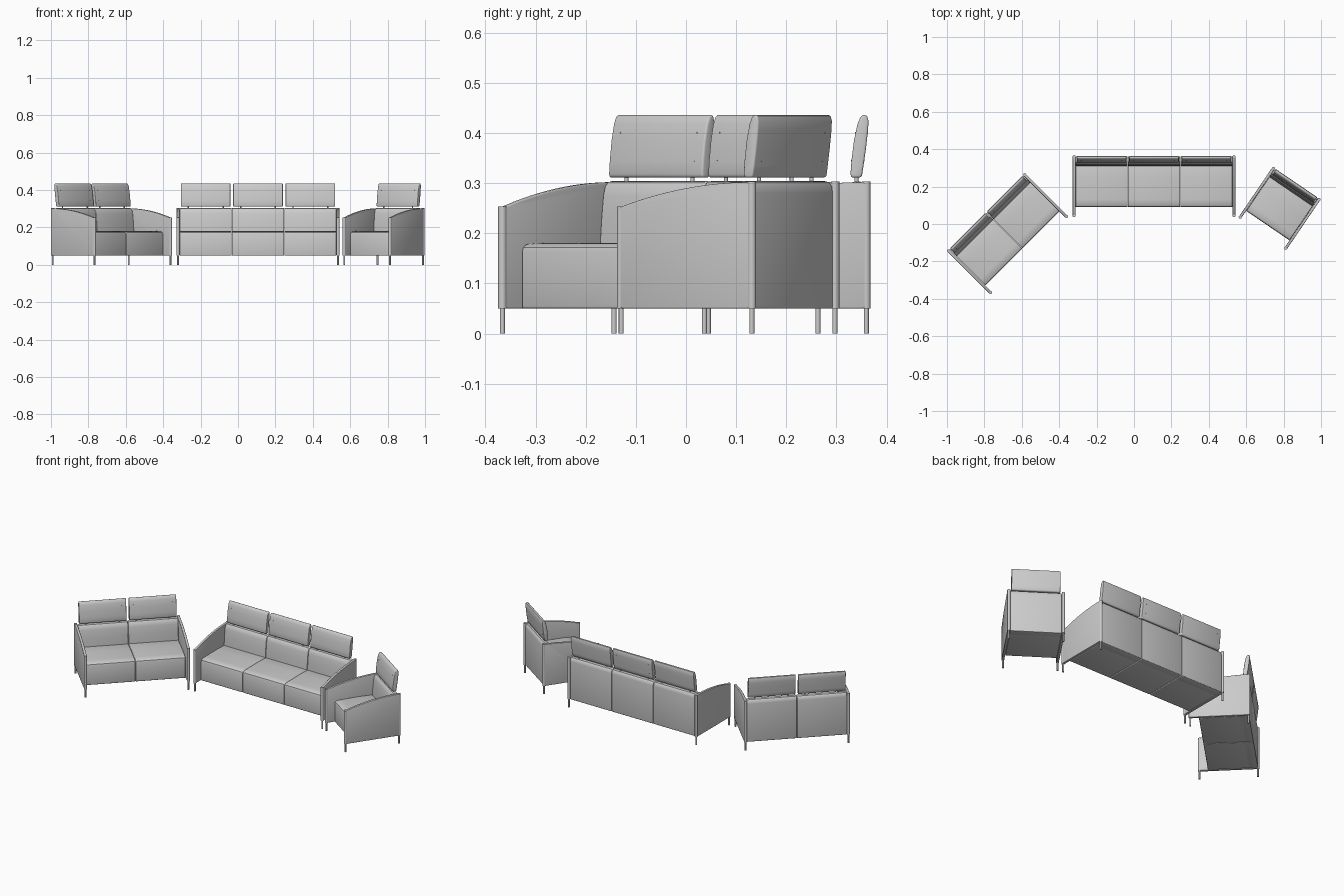
import bpy, bmesh, math
from mathutils import Matrix, Vector

if "Cube" in bpy.data.objects:
    bpy.data.objects.remove(bpy.data.objects["Cube"])

MOD = 0.28          # width of one seat module
LEG_Y = 0.1575      # post / leg distance from the middle


def finish(bm, name, frame):
    bmesh.ops.recalc_face_normals(bm, faces=bm.faces)
    me = bpy.data.meshes.new(name)
    bm.to_mesh(me)
    bm.free()
    ob = bpy.data.objects.new(name, me)
    bpy.context.collection.objects.link(ob)
    ob.matrix_world = frame
    return ob


def prism(name, profile, x0, x1, frame, bevel):
    """Extrude a (y, z) profile along x and round its sharp edges."""
    bm = bmesh.new()
    face = bm.faces.new([bm.verts.new((x0, y, z)) for y, z in profile])
    ext = bmesh.ops.extrude_face_region(bm, geom=[face])
    moved = [g for g in ext["geom"] if isinstance(g, bmesh.types.BMVert)]
    bmesh.ops.translate(bm, verts=moved, vec=(x1 - x0, 0, 0))
    bmesh.ops.recalc_face_normals(bm, faces=bm.faces)
    edges = [e for e in bm.edges if e.calc_face_angle(0) > math.radians(50)]
    bmesh.ops.bevel(bm, geom=edges, offset=bevel, segments=3, profile=0.5,
                    affect='EDGES', clamp_overlap=True)
    return finish(bm, name, frame)


def rod(name, a, b, r, frame, sides=14):
    """Cylinder between two points."""
    a, b = Vector(a), Vector(b)
    d = b - a
    m = Matrix.Translation((a + b) / 2) @ d.to_track_quat('Z', 'Y').to_matrix().to_4x4()
    bm = bmesh.new()
    bmesh.ops.create_cone(bm, cap_ends=True, segments=sides, radius1=r, radius2=r,
                          depth=d.length, matrix=m)
    return finish(bm, name, frame)


def arm_z(y):
    t = (y + LEG_Y) / (2 * LEG_Y)
    return 0.252 + 0.05 * (1 - (1 - t) ** 2)


SEAT = [(-0.112, 0.05), (-0.112, 0.162), (-0.109, 0.172), (-0.1, 0.178),
        (-0.07, 0.18), (0.04, 0.181), (0.125, 0.178), (0.125, 0.05)]
BACK = [(0.106, 0.05), (0.108, 0.18), (0.112, 0.23), (0.117, 0.275), (0.122, 0.293),
        (0.13, 0.302), (0.14, 0.304), (0.15, 0.302), (0.157, 0.294), (0.159, 0.28),
        (0.159, 0.05)]
HEAD = [(0.128, 0.311), (0.126, 0.318), (0.128, 0.345), (0.133, 0.385), (0.14, 0.418),
        (0.146, 0.432), (0.153, 0.437), (0.159, 0.434), (0.162, 0.424), (0.161, 0.405),
        (0.157, 0.37), (0.152, 0.335), (0.149, 0.315), (0.146, 0.311)]
ys = [-LEG_Y + 2 * LEG_Y * i / 14 for i in range(15)]
ARM = [(LEG_Y, 0.05), (-LEG_Y, 0.05)] + [(y, arm_z(y)) for y in ys]


def sofa(label, seats, x, y, degrees):
    f = Matrix.Translation((x, y, 0)) @ Matrix.Rotation(math.radians(degrees), 4, 'Z')
    half = seats * MOD / 2
    for i in range(seats):
        x0 = -half + i * MOD
        x1, mid = x0 + MOD, x0 + MOD / 2
        # upholstered seat, backrest and headrest of one module
        prism(label + "_seat", SEAT, x0 + 0.0006, x1 - 0.0006, f, 0.004)
        prism(label + "_backrest", BACK, x0 + 0.0006, x1 - 0.0006, f, 0.004)
        prism(label + "_headrest", HEAD, x0 + 0.0075, x1 - 0.0075, f, 0.004)
        for s in (-1, 1):
            # headrest supports and snap buttons
            rod(label + "_headrest_support", (mid + s * 0.093, 0.138, 0.285),
                (mid + s * 0.093, 0.138, 0.325), 0.004, f)
            for by, bz, h in ((0.1408, 0.345, 0.0133), (0.148, 0.40, 0.0133)):
                rod(label + "_headrest_button", (mid + s * 0.108, by - h, bz),
                    (mid + s * 0.108, by + h, bz), 0.0015, f, 8)
    for s in (-1, 1):
        # arm panel with edge posts and legs
        c = s * (half + 0.0075)
        prism(label + "_arm_panel", ARM, c - 0.0075, c + 0.0075, f, 0.003)
        for yy, part in ((-LEG_Y, "front"), (LEG_Y, "rear")):
            rod(label + "_" + part + "_arm_post", (c, yy, 0.05),
                (c, yy, arm_z(yy) + 0.001), 0.0085, f, 20)
            rod(label + "_" + part + "_leg", (c, yy, 0), (c, yy, 0.06), 0.005, f)


sofa("three_seater", 3, 0.107, 0.202, 0)
sofa("two_seater", 2, -0.676, -0.0515, 45)
sofa("armchair", 1, 0.7785, 0.084, -34.2)

# smooth shading with crisp edges kept
bpy.ops.object.select_all(action='SELECT')
bpy.context.view_layer.objects.active = bpy.context.collection.objects[0]
bpy.ops.object.shade_smooth_by_angle(angle=math.radians(35))
